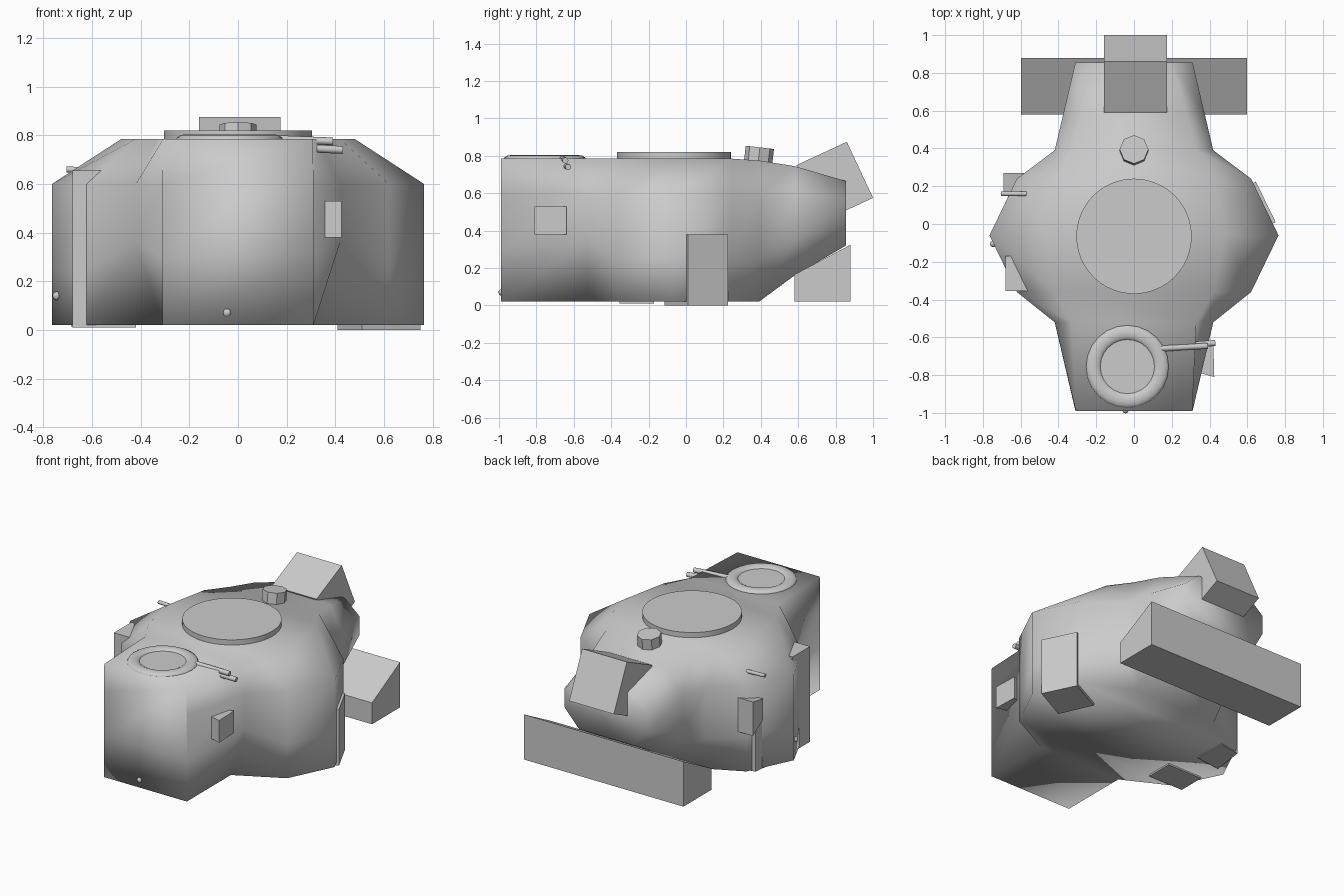
import bpy, bmesh, math
from mathutils import Vector

if "Cube" in bpy.data.objects:
    bpy.data.objects.remove(bpy.data.objects["Cube"])


def mesh_object(name, verts, faces, angle=None):
    me = bpy.data.meshes.new(name)
    bm = bmesh.new()
    vs = [bm.verts.new(v) for v in verts]
    for f in faces:
        bm.faces.new([vs[i] for i in f])
    bmesh.ops.recalc_face_normals(bm, faces=bm.faces)
    bm.to_mesh(me)
    bm.free()
    ob = bpy.data.objects.new(name, me)
    bpy.context.collection.objects.link(ob)
    if angle:
        smooth(ob, angle)
    return ob


def smooth(ob, angle=40):
    bpy.ops.object.select_all(action='DESELECT')
    ob.select_set(True)
    bpy.context.view_layer.objects.active = ob
    bpy.ops.object.shade_smooth_by_angle(angle=math.radians(angle))


def loft(name, sections, angle=None):
    n = len(sections[0])
    verts = [p for s in sections for p in s]
    faces = [tuple(range(n)), tuple(range(len(verts) - n, len(verts)))]
    for k in range(len(sections) - 1):
        for i in range(n):
            j = (i + 1) % n
            faces.append((k * n + i, k * n + j, (k + 1) * n + j, (k + 1) * n + i))
    return mesh_object(name, verts, faces, angle)


def prism(name, plan, z0, z1):
    return loft(name, [[(x, y, z) for x, y in plan] for z in (z0, z1)])


def box(name, lo, hi):
    return prism(name, [(lo[0], lo[1]), (hi[0], lo[1]), (hi[0], hi[1]), (lo[0], hi[1])], lo[2], hi[2])


def rod(name, a, b, r, sides=12):
    a, b = Vector(a), Vector(b)
    bpy.ops.mesh.primitive_cylinder_add(vertices=sides, radius=r, depth=(b - a).length, location=(a + b) / 2)
    ob = bpy.context.object
    ob.name = name
    ob.rotation_euler = (b - a).to_track_quat('Z', 'Y').to_euler()
    smooth(ob)
    return ob


# Main shell: y, floor half width, floor z, side half width, low z, shoulder z, roof half width, roof z
stations = [
    (-.99, .31, .02, .31, .30, .60, .308, .785),
    (-.52, .31, .02, .42, .36, .60, .33, .785),
    (-.36, .62, .02, .62, .25, .60, .42, .785),
    (-.06, .765, .02, .765, .25, .60, .48, .785),
    (.24, .62, .02, .62, .25, .60, .42, .785),
    (.39, .31, .02, .42, .25, .59, .33, .775),
    (.58, .27, .16, .375, .35, .59, .28, .745),
    (.855, .20, .32, .31, .44, .57, .20, .665),
]
loft("shell", [[(f, y, zf), (w, y, zl), (w, y, zs), (r, y, zr),
                (-r, y, zr), (-w, y, zs), (-w, y, zl), (-f, y, zf)]
               for y, f, zf, w, zl, zs, r, zr in stations], 100)

# Roof hatch disc and octagonal vent
rod("roof_hatch", (0, -.065, .76), (0, -.065, .82), .305, 64)
rod("roof_vent", (0, .385, .76), (0, .395, .845), .076, 8)

# Cupola ring with lid
bpy.ops.mesh.primitive_torus_add(major_radius=.18, minor_radius=.04, major_segments=24,
                                 minor_segments=12, location=(-.035, -.755, .782))
ring = bpy.context.object
ring.name = "cupola_ring"
ring.scale.z = .55
smooth(ring, 60)
rod("cupola_lid", (-.035, -.755, .77), (-.035, -.755, .789), .15, 24)

# Twin rods beside the cupola
rod("upper_rod", (.14, -.66, .785), (.39, -.645, .775), .016)
rod("lower_rod", (.18, -.65, .752), (.43, -.63, .74), .016)

# Tilted rear box, defined by its side outline
side = [(.86, .875), (1.0, .575), (.73, .45), (.59, .75)]
loft("rear_tilted_box", [[(x, y, z) for y, z in side] for x in (-.16, .175)])

# Wide wedge under the rear
side = [(.58, .02), (.58, .165), (.88, .325), (.88, .02)]
loft("rear_wedge", [[(x, y, z) for y, z in side] for x in (-.597, .597)])

# Side boxes
prism("right_side_panel", [(.75, .01), (.645, .225), (.41, .105), (.51, -.115)], 0, .38)
prism("right_small_box", [(.36, -.66), (.42, -.64), (.425, -.81), (.32, -.78)], .38, .53)
box("left_front_box", (-.68, -.355, .01), (-.42, -.17, .655))
prism("left_rear_post", [(-.687, -.02), (-.505, .004), (-.513, .225), (-.66, .2)], .014, .33)

# Left rear bracket with tapering underside
side = [(.27, .52), (.16, .50), (.16, .36), (.27, .29)]
loft("left_rear_bracket", [[(x, y, z) for y, z in side] for x in (-.69, -.57)])
rod("left_pin", (-.705, .16, .66), (-.57, .16, .655), .012)

# Small studs
for name, loc in (("front_stud", (-.045, -.985, .07)), ("left_stud", (-.745, -.105, .14))):
    bpy.ops.mesh.primitive_uv_sphere_add(segments=8, ring_count=6, radius=.018, location=loc)
    bpy.context.object.name = name
    smooth(bpy.context.object, 60)
